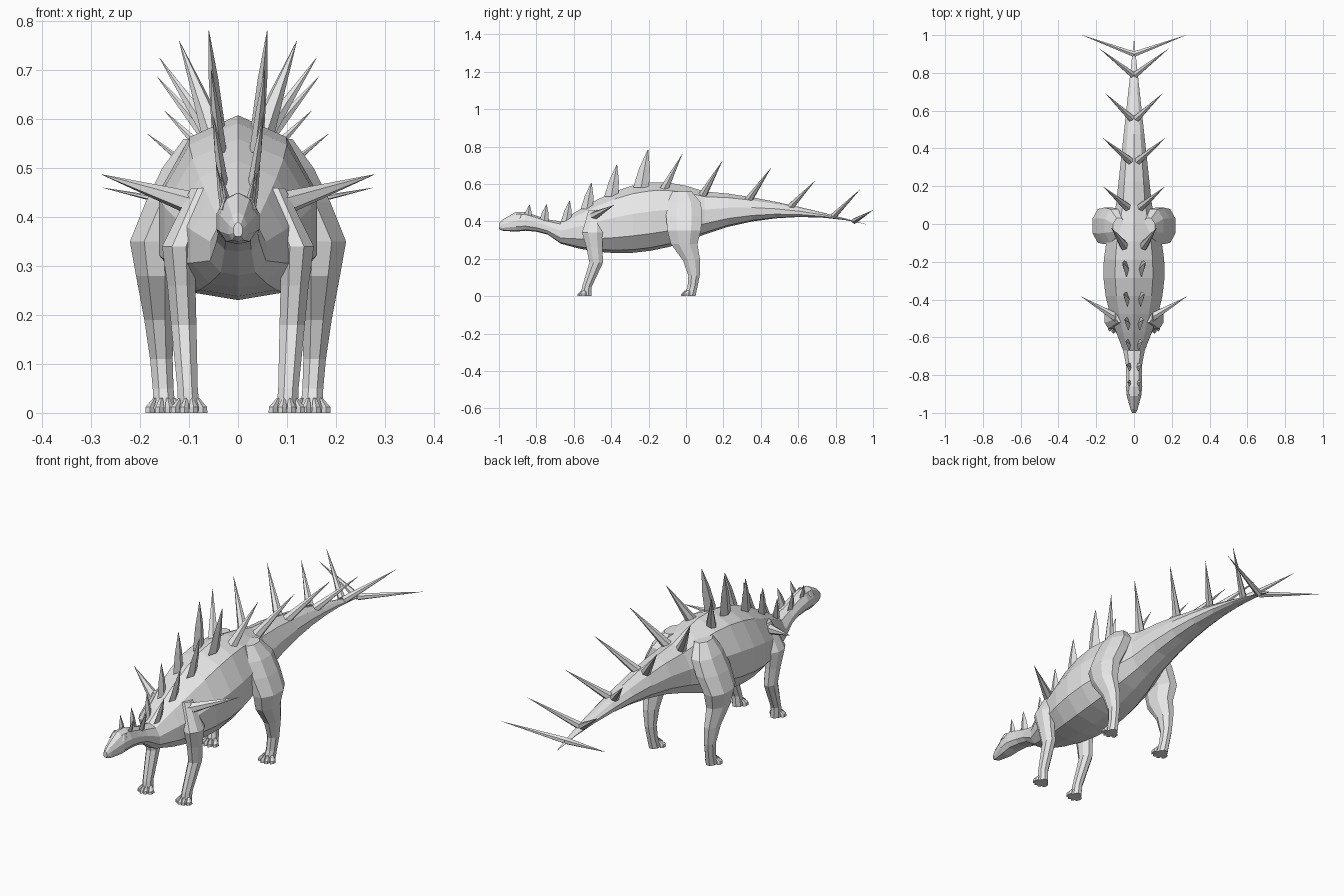
import bpy, bmesh
from math import sin, cos, pi
from mathutils import Vector

cube = bpy.data.objects.get("Cube")
if cube:
    bpy.data.objects.remove(cube, do_unlink=True)

grey = (0.8, 0.8, 0.8, 1)
hide = bpy.data.materials.new("plain grey")
hide.use_nodes = True
hide.diffuse_color = grey
hide.node_tree.nodes["Principled BSDF"].inputs["Base Color"].default_value = grey


def loft(name, rings, side=1):
    """Skin a list of point rings, cap both ends, optionally flip in x."""
    bm = bmesh.new()
    rows = [[bm.verts.new((x * side, y, z)) for x, y, z in ring] for ring in rings]
    count = len(rows[0])
    for lower, upper in zip(rows, rows[1:]):
        for i in range(count):
            j = (i + 1) % count
            bm.faces.new((lower[i], lower[j], upper[j], upper[i]))
    bm.faces.new(rows[0])
    bm.faces.new(rows[-1])
    bmesh.ops.recalc_face_normals(bm, faces=bm.faces)
    mesh = bpy.data.meshes.new(name)
    bm.to_mesh(mesh)
    bm.free()
    mesh.materials.append(hide)
    part = bpy.data.objects.new(name, mesh)
    bpy.context.collection.objects.link(part)


def pair(name, rings):
    """Make the left part and its mirrored right twin."""
    loft("left_" + name, rings, 1)
    loft("right_" + name, rings, -1)


def oval(x, y, z, radius_x, radius_y, sides=8):
    """Horizontal ring of points."""
    angles = [2 * pi * (i + 0.5) / sides for i in range(sides)]
    return [(x + radius_x * cos(a), y + radius_y * sin(a), z) for a in angles]


def spike(name, base, tip, radius):
    """Mirrored pair of slender six-sided cones."""
    base, tip = Vector(base), Vector(tip)
    turn = (tip - base).to_track_quat('Z', 'Y')
    rings = []
    for along, size in ((0, radius), (1, radius * 0.02)):
        ring = oval(0, 0, 0, size, size, sides=6)
        rings.append([base.lerp(tip, along) + turn @ Vector(p) for p in ring])
    pair(name, rings)


# trunk and tail outline: bottom, top and half width at a given y
TRUNK_START, TAIL_START, TAIL_END = -0.67, 0.1, 0.98


def outline(y):
    if y < TAIL_START:
        run = y - TRUNK_START
        share = run / (TAIL_START - TRUNK_START)
        bottom = 0.23 + 0.5 * (y + 0.35) ** 2
        top = 0.4 + 0.21 * sin(3 * run)
        return bottom, top, 0.06 + 0.04 * share + 0.09 * sin(pi * share)
    share = (y - TAIL_START) / (TAIL_END - TAIL_START)
    left = 1 - share
    top = 0.56 - 0.18 * share ** 1.4
    return top - 0.23 * left ** 1.7, top, 0.1 * left


def body_ring(y, bottom, top, width):
    """Ten-sided section, ridged on top and widest below the middle."""
    ring = []
    for i in range(10):
        a = pi * i / 5
        height = (0.5 + 0.5 * cos(a)) ** 1.3
        ring.append((width * sin(a), y, bottom + height * (top - bottom)))
    return ring


# beak, skull and neck, then the trunk and tail by rule
head = [(-1, 0.36, 0.39, 0.01), (-0.98, 0.35, 0.41, 0.02),
        (-0.91, 0.345, 0.45, 0.04), (-0.86, 0.35, 0.45, 0.046),
        (-0.8, 0.345, 0.43, 0.043), (-0.74, 0.33, 0.41, 0.046)]
rings = [body_ring(*row) for row in head]
trunk_steps, tail_steps = 8, 7
for i in range(trunk_steps):
    y = TRUNK_START + i * (TAIL_START - TRUNK_START) / trunk_steps
    rings.append(body_ring(y, *outline(y)))
for i in range(tail_steps):
    y = TAIL_START + i * (TAIL_END - TAIL_START) / tail_steps
    rings.append(body_ring(y, *outline(y)))
end = TAIL_END - 0.01
rings.append(body_ring(end, *outline(end)))
loft("body_and_tail", rings)

# brow ridges over the eyes
pair("brow", [oval(0.033, -0.9, 0.415, 0.006, 0.02, sides=6),
              oval(0.026, -0.89, 0.44, 0.004, 0.01, sides=6)])


def leg(name, foot_x, rows):
    """Leg that splays to the hip, then leans in; rows are z, y, radius."""
    rings = []
    for z, y, radius in rows:
        x = foot_x + 0.06 * z - 0.5 * max(0, z - 0.35)
        rings.append(oval(x, y, z, 0.01 + radius / 2, radius * 1.1))
    pair(name, rings)

    # toes fanned around the front of the foot
    foot_y, foot_size = rows[0][1:]
    for k in range(4):
        fan = (k - 1.5) / 1.5
        x = foot_x + fan * foot_size
        y = foot_y - foot_size * cos(fan)
        pair(f"{name}_toe_{k + 1}", [
            oval(x, y, 0, 0.011, 0.02, sides=6),
            oval(x, y, 0.012, 0.01, 0.018, sides=6),
            oval(x - fan * 0.01, y + 0.01, 0.03, 0.004, 0.008, sides=6)])


leg("front_leg", 0.1, [(0, -0.535, 0.028), (0.05, -0.53, 0.025),
                       (0.18, -0.48, 0.036), (0.26, -0.49, 0.042),
                       (0.34, -0.5, 0.055), (0.46, -0.49, 0.03)])
leg("hind_leg", 0.15, [(0, 0.02, 0.03), (0.05, 0.035, 0.026),
                       (0.11, 0.043, 0.03), (0.19, 0.03, 0.045),
                       (0.28, -0.01, 0.07), (0.35, -0.01, 0.088),
                       (0.43, -0.01, 0.095), (0.5, -0.01, 0.088),
                       (0.56, -0.02, 0.05)])

# upright back plates, taller towards the hips: y, height
plates = [(-0.85, 0.07), (-0.76, 0.07), (-0.64, 0.09),
          (-0.53, 0.12), (-0.4, 0.15), (-0.24, 0.18)]
for k, (y, height) in enumerate(plates):
    foot = Vector((0.015 + 0.005 * k, y, max(0.42, outline(y)[1]) - 0.02))
    tip = foot + Vector((0.02, height / 5, height + 0.02))
    rings = []
    for along, share in ((0, 1), (0.5, 0.7), (1, 0.05)):
        x, y, z = foot.lerp(tip, along)
        length = share * (0.015 + height * 0.15)
        thick = length / 3
        rings.append([(x, y - length, z), (x + thick, y, z),
                      (x, y + length, z), (x - thick, y, z)])
    pair(f"back_plate_{k + 1}", rings)

# long spikes swept back over hips and tail: y, reach sideways, height
spikes = [(-0.12, 0.12, 0.76), (0.085, 0.16, 0.725), (0.335, 0.165, 0.687),
          (0.56, 0.15, 0.617), (0.79, 0.185, 0.57), (0.9, 0.275, 0.46)]
for k, (y, reach, height) in enumerate(spikes):
    bottom, top, width = outline(y)
    base = (width * 0.3, y, top - 0.12 * (top - bottom))
    tip = (reach, y + 0.1 + 0.01 * k * (k < 5), height)
    spike(f"tail_spike_{k + 1}", base, tip, 0.026 - 0.002 * k)

# shoulder spikes
spike("shoulder_spike", (0.085, -0.5, 0.425), (0.278, -0.385, 0.487), 0.026)
